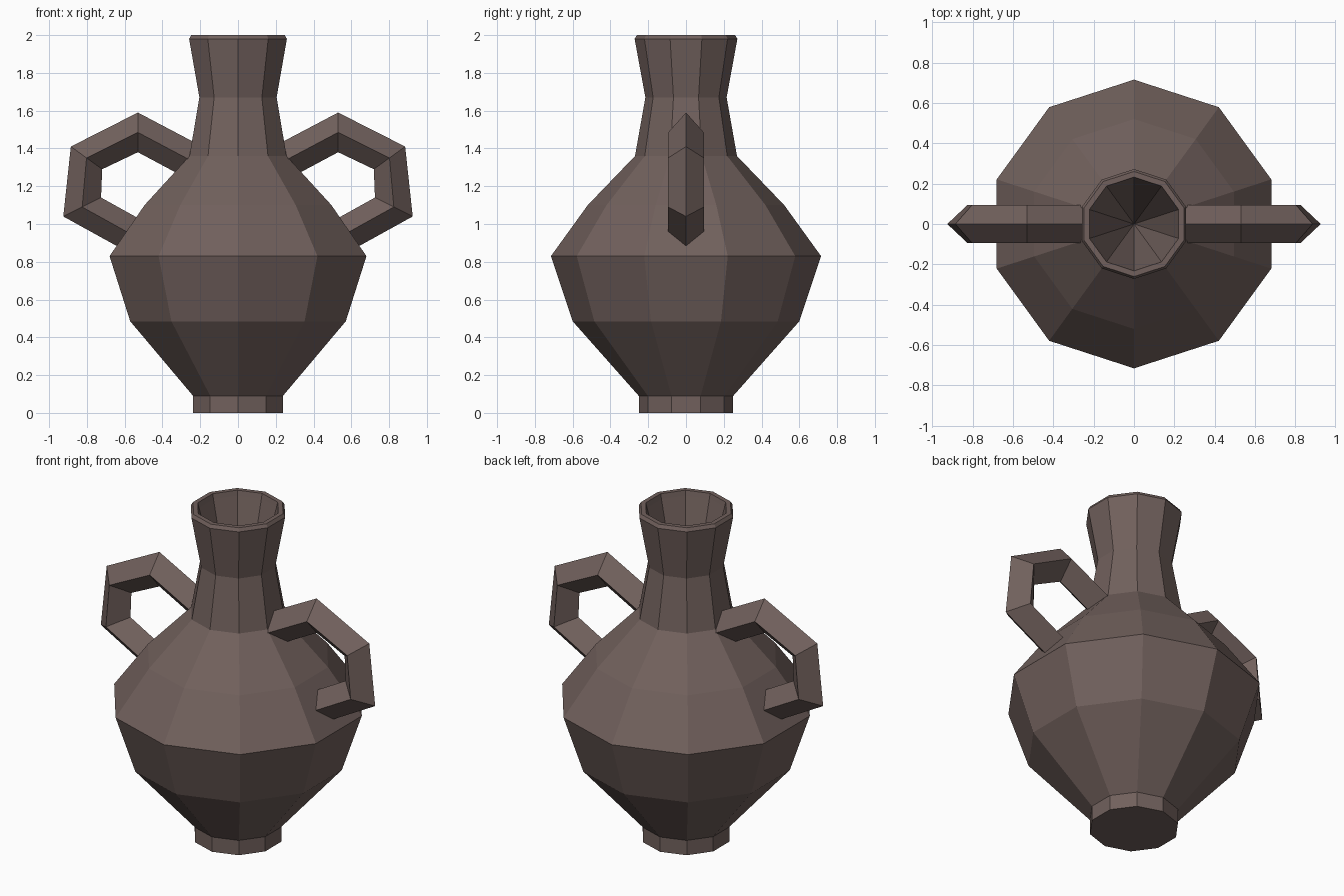
import bpy, bmesh, math
from mathutils import Vector

cube = bpy.data.objects.get("Cube")
if cube:
    bpy.data.objects.remove(cube, do_unlink=True)

clay = bpy.data.materials.new("brown clay")
clay.use_nodes = True
colour = (0.165, 0.118, 0.108, 1)
clay.diffuse_color = colour
clay.node_tree.nodes["Principled BSDF"].inputs["Base Color"].default_value = colour


def bridge(bm, a, b):
    """Join two closed rings with quads."""
    n = len(a)
    for i in range(n):
        bm.faces.new((a[i], a[(i + 1) % n], b[(i + 1) % n], b[i]))


def finish(bm, name):
    bmesh.ops.recalc_face_normals(bm, faces=bm.faces)
    mesh = bpy.data.meshes.new(name)
    bm.to_mesh(mesh)
    bm.free()
    mesh.materials.append(clay)
    obj = bpy.data.objects.new(name, mesh)
    bpy.context.collection.objects.link(obj)
    return obj


# Vase body: ten-sided turned profile from foot to rim, then down inside
SIDES = 10
profile = [(0.25, 0), (0.25, 0.09), (0.6, 0.485), (0.715, 0.83),
           (0.52, 1.1), (0.27, 1.36), (0.215, 1.67), (0.272, 1.98),
           (0.26, 2.0), (0.232, 2.0), (0.225, 1.97)]
bm = bmesh.new()
rings = []
for r, z in profile:
    angles = [math.pi / 2 + math.tau * i / SIDES for i in range(SIDES)]
    rings.append([bm.verts.new((r * math.cos(a), r * math.sin(a), z)) for a in angles])
for lower, upper in zip(rings, rings[1:]):
    bridge(bm, lower, upper)
bm.faces.new(rings[0])
# Hollow of the neck tapers to a point
tip = bm.verts.new((0, 0, 1.1))
for i in range(SIDES):
    bm.faces.new((rings[-1][i], rings[-1][(i + 1) % SIDES], tip))
finish(bm, "vase_body")

# Handles: diamond section swept along a bent path; (centre, outward offset) in x, z
path = [((0.2, 1.31), (-0.044, 0.083)),
        ((0.53, 1.485), (0, 0.105)),
        ((0.802, 1.35), (0.083, 0.06)),
        ((0.825, 1.09), (0.1, -0.05)),
        ((0.5, 0.91), (0.045, -0.08))]
for name, side in (("left_handle", 1), ("right_handle", -1)):
    bm = bmesh.new()
    rings = []
    for centre, offset in path:
        c = Vector((centre[0] * side, 0, centre[1]))
        out = Vector((offset[0] * side, 0, offset[1]))
        across = Vector((0, 0.094, 0))
        rings.append([bm.verts.new(p) for p in (c + out, c + across, c - out, c - across)])
    for a, b in zip(rings, rings[1:]):
        bridge(bm, a, b)
    bm.faces.new(rings[0])
    bm.faces.new(rings[-1])
    finish(bm, name)
